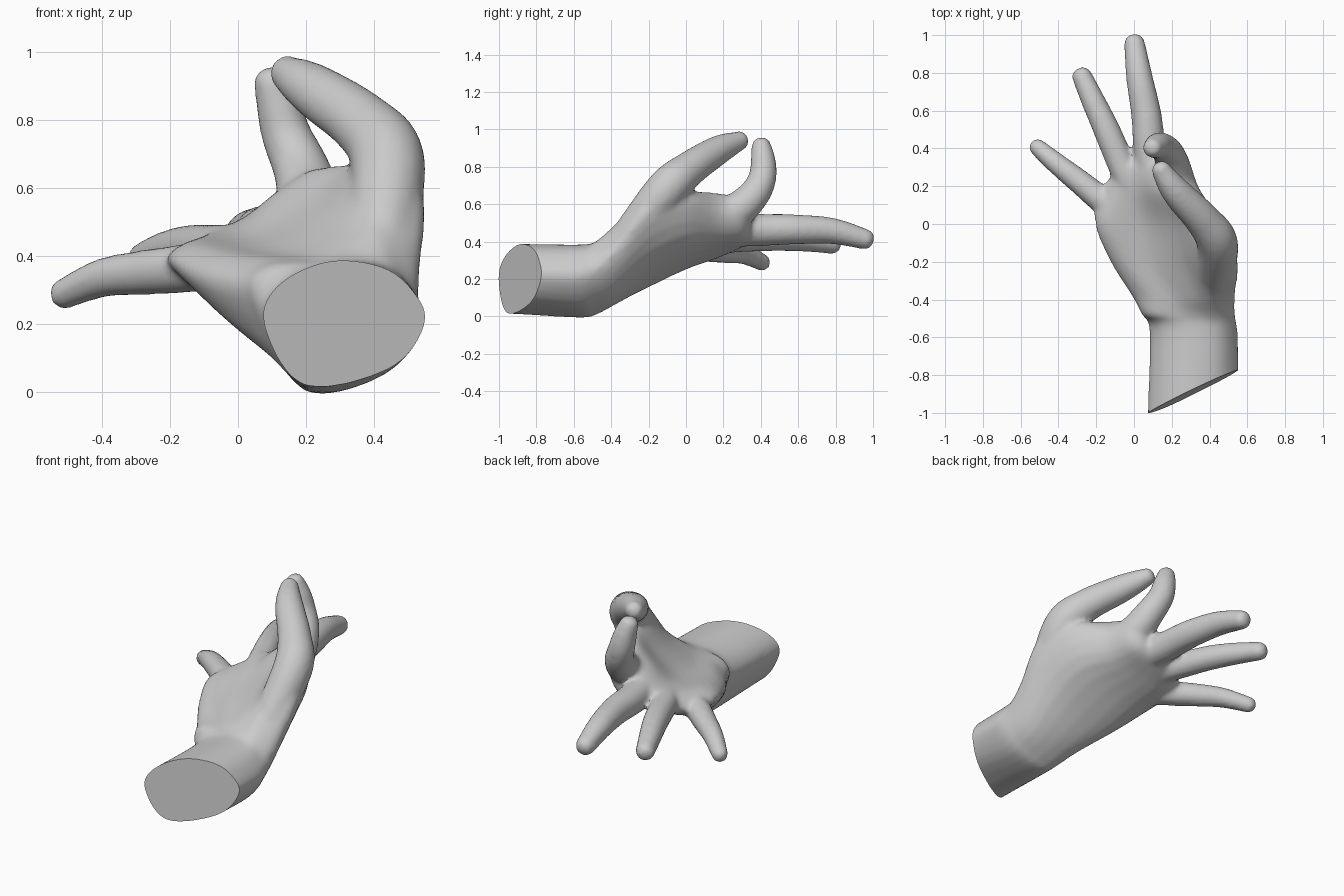
import bpy, bmesh, math
from mathutils import Vector

if "Cube" in bpy.data.objects:
    bpy.data.objects.remove(bpy.data.objects["Cube"])


def spline(pts, steps, closed=False):
    """Smooth curve through points of any dimension."""
    n, out = len(pts), []
    for i in range(n if closed else n - 1):
        if closed:
            a, b, c, d = (pts[(i + k) % n] for k in (-1, 0, 1, 2))
        else:
            a, b, c, d = (pts[min(max(i + k, 0), n - 1)] for k in (-1, 0, 1, 2))
        for s in range(steps):
            t = s / steps
            out.append(0.5 * (2 * b + (c - a) * t + (2 * a - 5 * b + 4 * c - d) * t * t
                              + (3 * b - a - 3 * c + d) * t ** 3))
    if not closed:
        out.append(pts[-1].copy())
    return out


def skin(bm, rings):
    """Closed surface over a row of rings."""
    rows = [[bm.verts.new(p) for p in ring] for ring in rings]
    n = len(rows[0])
    for r0, r1 in zip(rows, rows[1:]):
        for i in range(n):
            j = (i + 1) % n
            bm.faces.new((r0[i], r0[j], r1[j], r1[i]))
    bm.faces.new(rows[0][::-1])
    bm.faces.new(rows[-1])


def finger(bm, pts, sides=16):
    """Round tapered tube with a domed tip; points are x, y, z, radius."""
    path = spline([Vector(p) for p in pts], 6)
    end, r = path[-1], path[-1][3]
    d = (path[-1].xyz - path[-2].xyz).normalized()
    for a in (20, 40, 58, 74, 85):
        a = math.radians(a)
        p = end.xyz + d * r * 0.8 * math.sin(a)
        path.append(Vector((p.x, p.y, p.z, r * math.cos(a) ** 0.8)))
    rings, u = [], Vector((1, 0, 0))
    for i, p in enumerate(path):
        t = (path[min(i + 1, len(path) - 1)].xyz - path[max(i - 1, 0)].xyz).normalized()
        u = (u - t * u.dot(t)).normalized()
        v = t.cross(u)
        rings.append([p.xyz + p[3] * (u * math.cos(k * math.tau / sides)
                                      + v * math.sin(k * math.tau / sides))
                      for k in range(sides)])
    skin(bm, rings)


bm = bmesh.new()

# Wrist and palm: outlines in x, z, from little-finger side over the palm and back
SLOPE, TILT = 0.478, 0.08
wrist_cut = [(.076, .2), (.12, .315), (.27, .385), (.43, .365), (.52, .29), (.55, .2), (.45, .07), (.195, .018)]
sections = [
    (-.57, [(.085, .2), (.13, .32), (.27, .378), (.41, .375), (.50, .32), (.547, .2), (.43, .05), (.2, .0)]),
    (-.48, [(.045, .27), (.09, .365), (.23, .385), (.35, .40), (.45, .385), (.535, .25), (.43, .08), (.18, .018)]),
    (-.38, [(-.01, .29), (.06, .38), (.2, .405), (.32, .46), (.43, .485), (.535, .35), (.42, .13), (.14, .07)]),
    (-.20, [(-.12, .32), (-.06, .405), (.1, .425), (.27, .52), (.42, .68), (.55, .56), (.41, .28), (.07, .155)]),
    (0.00, [(-.2, .37), (-.14, .44), (.04, .455), (.21, .56), (.34, .67), (.475, .62), (.38, .38), (.02, .25)]),
    (.17, [(-.18, .365), (-.12, .45), (.01, .495), (.13, .595), (.25, .66), (.355, .56), (.28, .40), (.0, .312)]),
    (.30, [(-.07, .41), (-.04, .475), (.03, .52), (.12, .58), (.22, .625), (.30, .54), (.24, .42), (.05, .37)]),
    (.345, [(-.01, .43), (.01, .47), (.06, .50), (.12, .53), (.19, .56), (.24, .52), (.2, .45), (.08, .41)]),
]
outlines = [[Vector((x, -1 + (x - .08) * SLOPE - back, z)) for x, z in wrist_cut]
            for back in (.12, 0)]
outlines += [[Vector((x, y, z)) for x, z in pts] for y, pts in sections]
outlines = [spline(o, 4, True) for o in outlines]
columns = [spline(list(col), 5) for col in zip(*outlines)]
skin(bm, list(zip(*columns)))

# Thumb
finger(bm, [(.40, -.42, .30, .07), (.43, -.25, .50, .10), (.44, -.095, .69, .11),
            (.365, .02, .79, .095), (.247, .145, .873, .083), (.19, .215, .91, .071),
            (.142, .29, .94, .052)])
# Index finger, curled up to the thumb
finger(bm, [(.26, .0, .47, .09), (.24, .14, .51, .10), (.215, .27, .565, .097),
            (.185, .37, .66, .084), (.145, .41, .75, .075), (.12, .412, .84, .067),
            (.098, .402, .915, .053)])
# Middle finger
finger(bm, [(.14, .0, .4, .08), (.11, .22, .455, .09), (.08, .42, .462, .086),
            (.065, .58, .465, .081), (.028, .78, .457, .071), (.002, .96, .412, .056)])
# Ring finger
finger(bm, [(.05, .0, .36, .07), (-.02, .2, .41, .076), (-.09, .37, .42, .074),
            (-.15, .51, .42, .071), (-.215, .65, .408, .064), (-.277, .786, .387, .054)])
# Little finger
finger(bm, [(-.0, -.06, .34, .06), (-.1, .07, .365, .072), (-.2, .15, .358, .071),
            (-.29, .225, .35, .066), (-.4, .312, .335, .058), (-.515, .41, .287, .046)])

bmesh.ops.recalc_face_normals(bm, faces=bm.faces)
mesh = bpy.data.meshes.new("hand")
bm.to_mesh(mesh)
bm.free()
hand = bpy.data.objects.new("hand", mesh)
bpy.context.collection.objects.link(hand)

# Fuse the parts into one skin and soften the joins
fuse = hand.modifiers.new("fuse", 'REMESH')
fuse.mode = 'VOXEL'
fuse.voxel_size = 0.013
soften = hand.modifiers.new("soften", 'SMOOTH')
soften.factor = 0.5
soften.iterations = 12
bpy.context.view_layer.update()
fused = bpy.data.meshes.new_from_object(hand.evaluated_get(bpy.context.evaluated_depsgraph_get()))
hand.modifiers.clear()

# Flat slanted cut at the wrist
bm = bmesh.new()
bm.from_mesh(fused)
bmesh.ops.bisect_plane(bm, geom=bm.verts[:] + bm.edges[:] + bm.faces[:],
                       plane_co=(.08, -1, .2), plane_no=(SLOPE, -1, TILT), clear_outer=True)
bmesh.ops.holes_fill(bm, edges=[e for e in bm.edges if e.is_boundary], sides=0)
bmesh.ops.recalc_face_normals(bm, faces=bm.faces)
bm.to_mesh(fused)
bm.free()
hand.data = fused
bpy.data.meshes.remove(mesh)
fused.name = "hand"

# Single plain grey
grey = bpy.data.materials.new("grey")
grey.diffuse_color = (0.6, 0.6, 0.6, 1)
grey.use_nodes = True
grey.node_tree.nodes["Principled BSDF"].inputs["Base Color"].default_value = grey.diffuse_color
fused.materials.clear()
fused.materials.append(grey)

bpy.context.view_layer.objects.active = hand
hand.select_set(True)
bpy.ops.object.shade_smooth_by_angle(angle=math.radians(40))
